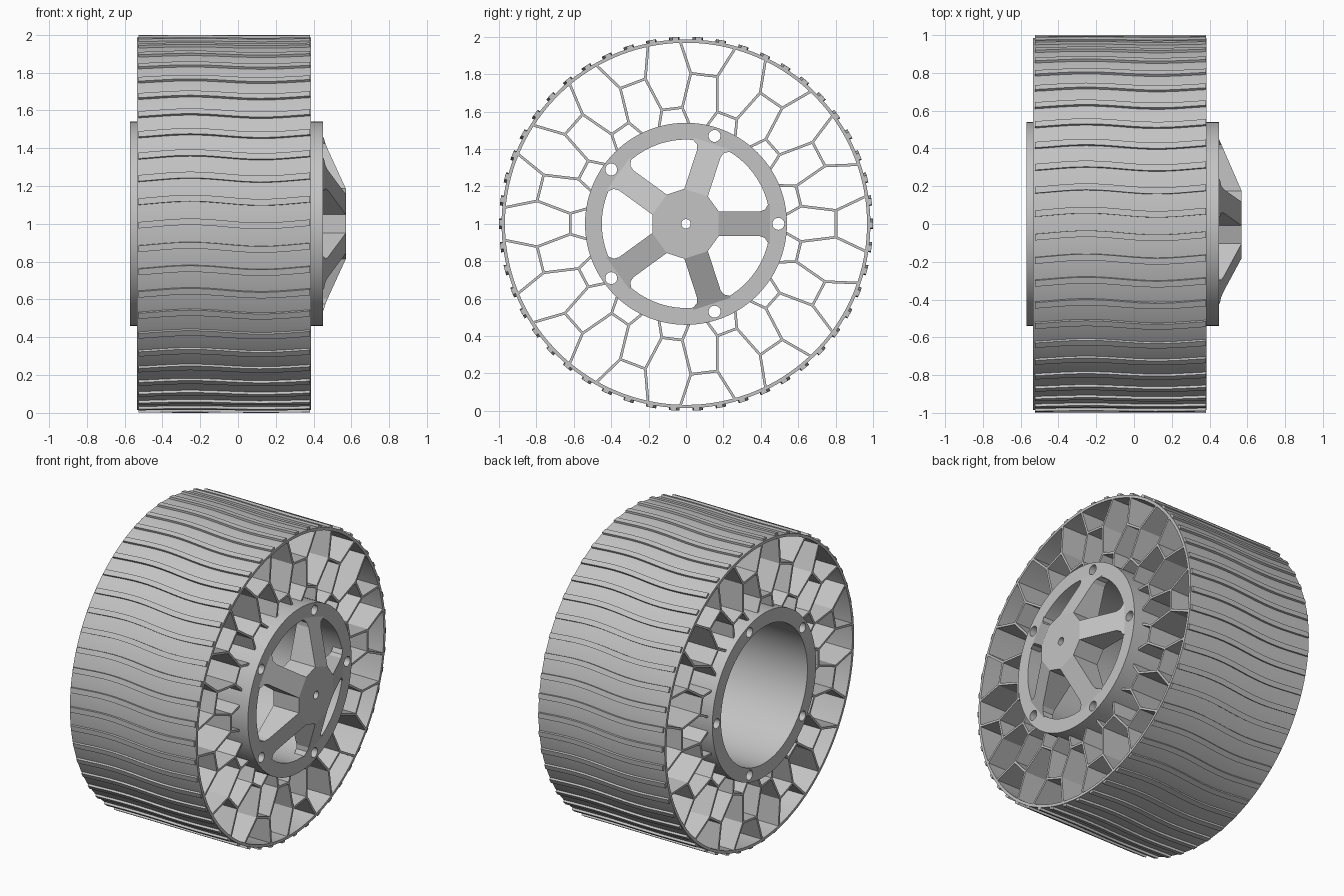
import bpy, bmesh
from math import pi, sin, cos, radians

cube = bpy.data.objects.get("Cube")
if cube:
    bpy.data.objects.remove(cube, do_unlink=True)

grey = bpy.data.materials.new("plain_grey")
grey.use_nodes = True
grey.diffuse_color = (0.55, 0.55, 0.55, 1)
grey.node_tree.nodes["Principled BSDF"].inputs["Base Color"].default_value = (0.55, 0.55, 0.55, 1)

LEFT, RIGHT = -0.535, 0.385   # tyre width along the axle


def polar(x, r, a):
    """Point at radius r and angle a around the axle."""
    return (x, r * cos(a), 1 + r * sin(a))


def finish(name, bm, smooth=False):
    bmesh.ops.recalc_face_normals(bm, faces=bm.faces[:])
    mesh = bpy.data.meshes.new(name)
    bm.to_mesh(mesh)
    bm.free()
    mesh.materials.append(grey)
    obj = bpy.data.objects.new(name, mesh)
    bpy.context.collection.objects.link(obj)
    if smooth:
        smooth_by_angle(obj)
    return obj


def activate(obj):
    bpy.ops.object.select_all(action='DESELECT')
    obj.select_set(True)
    bpy.context.view_layer.objects.active = obj


def smooth_by_angle(obj):
    activate(obj)
    bpy.ops.object.shade_smooth_by_angle(angle=radians(30))


def loft(bm, sections, closed=False):
    """Skin a list of equal point loops; cap the ends unless closed."""
    rings = [[bm.verts.new(p) for p in s] for s in sections]
    n = len(rings[0])
    pairs = list(zip(rings, rings[1:]))
    if closed:
        pairs.append((rings[-1], rings[0]))
    for a, b in pairs:
        for i in range(n):
            j = (i + 1) % n
            bm.faces.new((a[i], a[j], b[j], b[i]))
    if not closed:
        bm.faces.new(rings[0])
        bm.faces.new(rings[-1])


def tube(name, x0, x1, inner, outer, sides, smooth=True):
    bm = bmesh.new()
    profile = [(x0, inner), (x0, outer), (x1, outer), (x1, inner)]
    loft(bm, [[polar(x, r, 2 * pi * i / sides) for x, r in profile]
              for i in range(sides)], closed=True)
    return finish(name, bm, smooth)


def drill(obj, spots):
    """Cut round holes (radius of placement, angle, hole radius) along the axle."""
    bm = bmesh.new()
    for r, a, size in spots:
        _, y, z = polar(0, r, a)
        loft(bm, [[(x, y + size * cos(2 * pi * i / 24), z + size * sin(2 * pi * i / 24))
                   for i in range(24)] for x in (-0.8, 0.8)])
    cutter = finish("hole_cutter", bm)
    cutter.hide_render = True
    activate(obj)
    mod = obj.modifiers.new("holes", 'BOOLEAN')
    mod.operation = 'DIFFERENCE'
    mod.solver = 'EXACT'
    mod.object = cutter
    bpy.ops.object.modifier_apply(modifier=mod.name)
    bpy.data.objects.remove(cutter, do_unlink=True)


# Outer tread band
tube("tread_band", LEFT, RIGHT, 0.968, 0.986, 156)

# Wavy raised ribs across the tread
bm = bmesh.new()
RIBS, STEPS = 50, 20
for k in range(RIBS):
    sections = []
    for s in range(STEPS + 1):
        x = -0.525 + 0.905 * s / STEPS
        a = 2 * pi * k / RIBS - 0.011 * sin(2 * pi * (x + 0.44) / 0.75)
        sections.append([polar(x, r, a + d) for r, d in
                         ((0.98, -0.017), (1.0, -0.017), (1.0, 0.017), (0.98, 0.017))])
    loft(bm, sections)
finish("tread_ribs", bm, True)

# Honeycomb web between hub and tread
bm = bmesh.new()


def wall(r0, a0, r1, a1, half=0.007):
    _, y0, z0 = polar(0, r0, a0)
    _, y1, z1 = polar(0, r1, a1)
    dy, dz = y1 - y0, z1 - z0
    length = (dy * dy + dz * dz) ** 0.5
    ny, nz = -dz / length * half, dy / length * half
    loft(bm, [[(x, y0 + ny, z0 + nz), (x, y1 + ny, z1 + nz),
               (x, y1 - ny, z1 - nz), (x, y0 - ny, z0 - nz)] for x in (LEFT, RIGHT)])


CELLS = 13
pitch = 2 * pi / CELLS
gap = radians(5.1)
R_HUB, R_LOW, R_HIGH, R_RIM = 0.535, 0.622, 0.805, 0.975
for k in range(CELLS):
    mid = k * pitch
    between = mid + pitch / 2
    wall(R_HIGH, mid - gap, R_HIGH, mid + gap)
    wall(R_LOW, between - gap, R_LOW, between + gap)
    for side in (-1, 1):
        near = mid + side * gap
        far = mid + side * (pitch / 2 - gap)
        wall(R_HIGH, near, R_RIM, far)
        wall(R_HIGH, near, R_LOW, far)
        wall(R_LOW, far, R_HUB, near)
finish("honeycomb_web", bm)

# Hub barrel with five bolt holes running through it
hub = tube("hub_barrel", -0.57, 0.45, 0.45, 0.54, 120, smooth=False)
drill(hub, [(0.494, 2 * pi * k / 5, 0.032) for k in range(5)])
smooth_by_angle(hub)

# Five-armed spider on the outer face: (distance along arm, half width)
ARM = [(0.175, 0.066), (0.395, 0.066), (0.422, 0.076), (0.44, 0.105), (0.457, 0.105)]
BACK, PEAK = 0.385, 0.57
bm = bmesh.new()
roots_top, roots_back = [], []
for k in range(5):
    c, s = cos(2 * pi * k / 5), sin(2 * pi * k / 5)
    rows = []
    for d, h in ARM:
        top = max(0.445, PEAK - (d - ARM[0][0]) * 0.436)
        rows.append([bm.verts.new((x, d * c - w * s, 1 + d * s + w * c))
                     for x, w in ((top, -h), (top, h), (BACK, h), (BACK, -h))])
    for a, b in zip(rows, rows[1:]):
        for i in range(4):
            j = (i + 1) % 4
            bm.faces.new((a[i], a[j], b[j], b[i]))
    bm.faces.new(rows[-1])
    roots_top += rows[0][:2]
    roots_back += [rows[0][3], rows[0][2]]
bm.faces.new(roots_top)
bm.faces.new(roots_back)
for i in range(1, 10, 2):
    j = (i + 1) % 10
    bm.faces.new((roots_top[i], roots_top[j], roots_back[j], roots_back[i]))
spider = finish("wheel_spider", bm)
drill(spider, [(0, 0, 0.025)])
